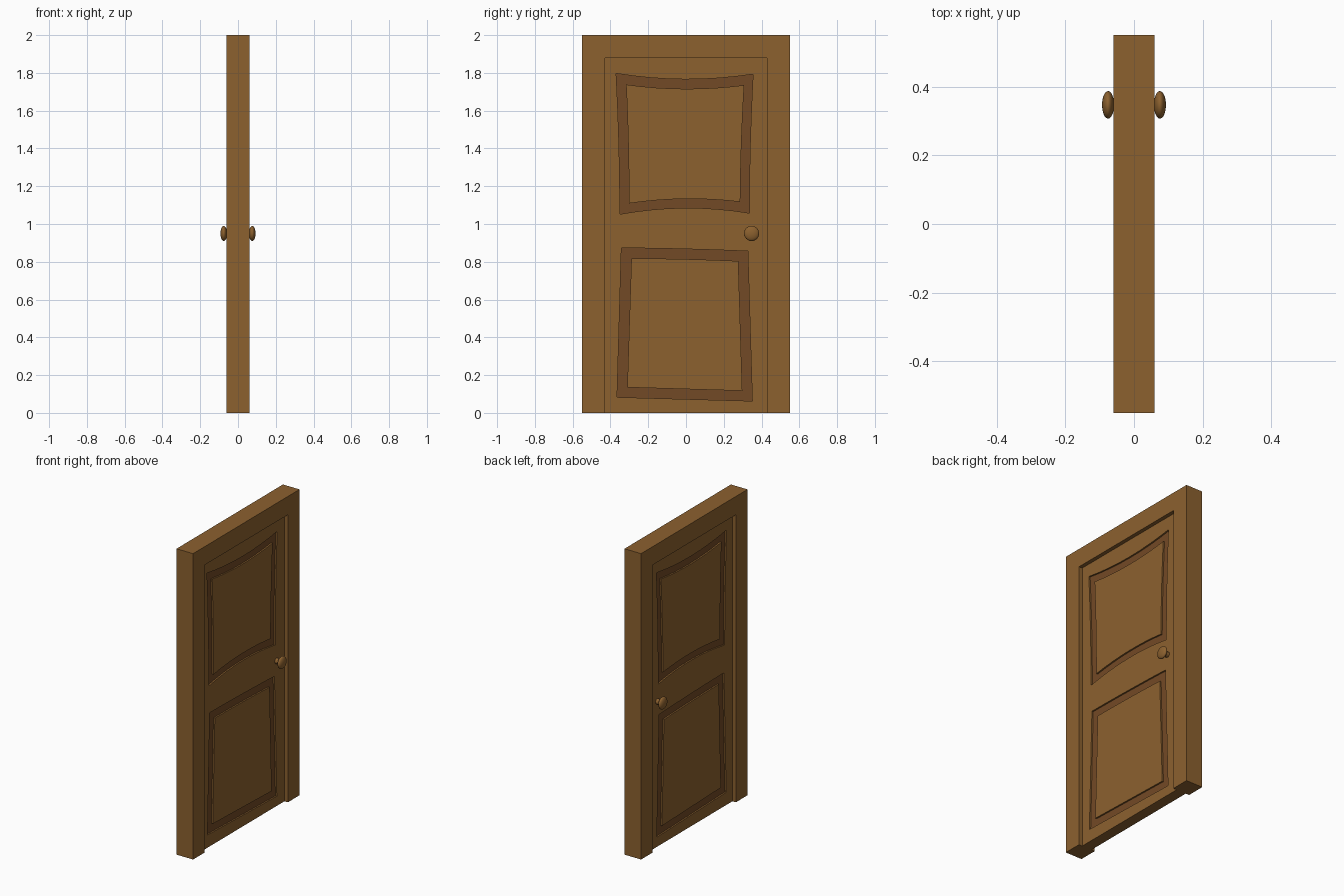
import bpy, math

if "Cube" in bpy.data.objects:
    bpy.data.objects.remove(bpy.data.objects["Cube"])

def material(name, rgb):
    m = bpy.data.materials.new(name)
    m.diffuse_color = (*rgb, 1)
    m.use_nodes = True
    m.node_tree.nodes["Principled BSDF"].inputs["Base Color"].default_value = m.diffuse_color
    return m

WOOD = material("warm_wood", (0.262, 0.119, 0.028))
DARK = material("dark_wood", (0.171, 0.067, 0.019))

def slab(name, loops, half, mat):
    """Fill nested outlines given in (y, z) and thicken them along x."""
    cu = bpy.data.curves.new(name, 'CURVE')
    cu.dimensions = '2D'
    cu.fill_mode = 'BOTH'
    cu.extrude = half
    for pts in loops:
        s = cu.splines.new('POLY')
        s.points.add(len(pts) - 1)
        for p, (y, z) in zip(s.points, pts):
            p.co = (y, z, 0, 1)
        s.use_cyclic_u = True
        s.use_smooth = False
    tmp = bpy.data.objects.new(name + "_outline", cu)
    bpy.context.collection.objects.link(tmp)
    dg = bpy.context.evaluated_depsgraph_get()
    mesh = bpy.data.meshes.new_from_object(tmp.evaluated_get(dg))
    bpy.data.objects.remove(tmp)
    ob = bpy.data.objects.new(name, mesh)
    ob.rotation_euler = (math.pi / 2, 0, math.pi / 2)
    mesh.materials.clear()
    mesh.materials.append(mat)
    bpy.context.collection.objects.link(ob)
    return ob

def outline(corners, bows, n=8):
    """Four-sided outline whose sides bow by the given (y, z) offsets."""
    pts = []
    for i in range(4):
        (y0, z0), (y1, z1) = corners[i], corners[(i + 1) % 4]
        by, bz = bows[i]
        for k in range(n):
            t = k / n
            b = 4 * t * (1 - t)
            pts.append((y0 + (y1 - y0) * t + by * b, z0 + (z1 - z0) * t + bz * b))
    return pts

# Mitred frame
W, I, H, T = 0.55, 0.43, 2.0, 1.88
for side, s in (("left", -1), ("right", 1)):
    slab(f"{side}_jamb", [[(s*W, 0), (s*I, 0), (s*I, T), (s*W, H)]], 0.06, WOOD)
slab("frame_head", [[(-W, H), (W, H), (I, T), (-I, T)]], 0.06, WOOD)

# Crooked panel outlines: top-left, top-right, bottom-right, bottom-left
up_out = outline([(-.37, 1.797), (.355, 1.793), (.335, 1.058), (-.35, 1.052)],
                 [(0, -.029), (-.005, 0), (0, .03), (.005, 0)])
up_in = outline([(-.317, 1.738), (.308, 1.735), (.287, 1.117), (-.302, 1.109)],
                [(0, -.021), (-.004, 0), (0, .02), (.004, 0)])
low_out = outline([(-.342, .873), (.327, .856), (.351, .063), (-.365, .083)],
                  [(0, .003), (0, 0), (0, 0), (0, 0)])
low_in = outline([(-.289, .818), (.277, .804), (.298, .117), (-.311, .135)],
                 [(0, .003), (0, 0), (0, 0), (0, 0)])

# Door leaf with slots, and dark groove floors set back in them on both sides
door = [(-I, 0), (I, 0), (I, T), (-I, T)]
slab("door_leaf", [door, up_out, up_in, low_out, low_in], 0.035, WOOD)
slab("upper_groove", [up_out, up_in], 0.025, DARK)
slab("lower_groove", [low_out, low_in], 0.025, DARK)

# Knob and stem on each face
for side, s in (("front", 1), ("back", -1)):
    bpy.ops.mesh.primitive_uv_sphere_add(segments=32, ring_count=16, radius=1,
        location=(s * 0.0755, 0.347, 0.95), rotation=(0, math.pi / 2, 0))
    knob = bpy.context.object
    knob.name = f"{side}_knob"
    knob.scale = (0.04, 0.04, 0.0175)
    bpy.ops.object.shade_smooth()
    knob.data.materials.append(WOOD)
    bpy.ops.mesh.primitive_cylinder_add(vertices=24, radius=0.018, depth=0.04,
        location=(s * 0.05, 0.347, 0.95), rotation=(0, math.pi / 2, 0))
    stem = bpy.context.object
    stem.name = f"{side}_knob_stem"
    bpy.ops.object.shade_smooth_by_angle()
    stem.data.materials.append(WOOD)
